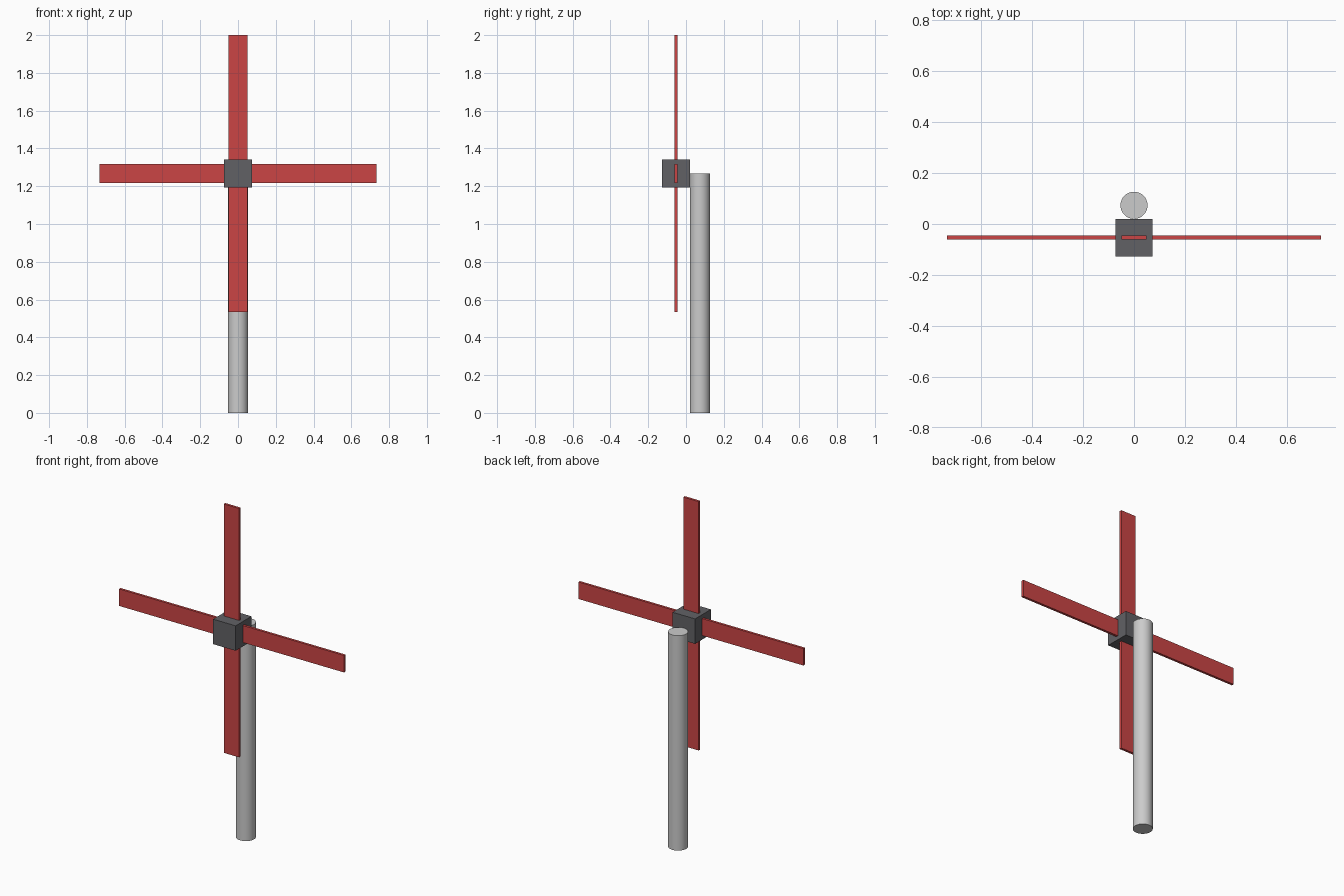
import bpy
from math import pi, sin, cos
from mathutils import Matrix

if "Cube" in bpy.data.objects:
    bpy.data.objects.remove(bpy.data.objects["Cube"])

HUB_Y, HUB_Z = -0.0533, 1.2667
HUB_SIZE = 0.147
BLADE_TIP, BLADE_ROOT = 0.7333, 0.06
BLADE_WIDTH, BLADE_THICK = 0.10, 0.0145
POLE_R, POLE_Y = 0.0533, 0.0733


def colour(name, rgb):
    mat = bpy.data.materials.new(name)
    mat.diffuse_color = (*rgb, 1)
    mat.use_nodes = True
    mat.node_tree.nodes["Principled BSDF"].inputs["Base Color"].default_value = mat.diffuse_color
    return mat


def box(name, size, loc, mat, angle=0):
    bpy.ops.mesh.primitive_cube_add(size=1, location=loc, rotation=(0, angle, 0))
    ob = bpy.context.object
    ob.name = name
    ob.data.transform(Matrix.Diagonal((*size, 1)))
    ob.data.materials.append(mat)
    return ob


red = colour("blade_red", (0.60, 0.06, 0.06))
dark = colour("hub_dark_grey", (0.12, 0.12, 0.13))

# Round pole standing behind the hub
bpy.ops.mesh.primitive_cylinder_add(vertices=32, radius=POLE_R, depth=HUB_Z,
                                    location=(0, POLE_Y, HUB_Z / 2))
bpy.context.object.name = "pole"
bpy.ops.object.shade_smooth_by_angle()

# Cube hub
box("hub", (HUB_SIZE,) * 3, (0, HUB_Y, HUB_Z), dark)

# Four flat blades radiating from the hub
length = BLADE_TIP - BLADE_ROOT
middle = (BLADE_TIP + BLADE_ROOT) / 2
for i in range(4):
    a = i * pi / 2
    box(f"blade_{i + 1}", (BLADE_WIDTH, BLADE_THICK, length),
        (middle * sin(a), HUB_Y, HUB_Z + middle * cos(a)), red, a)
